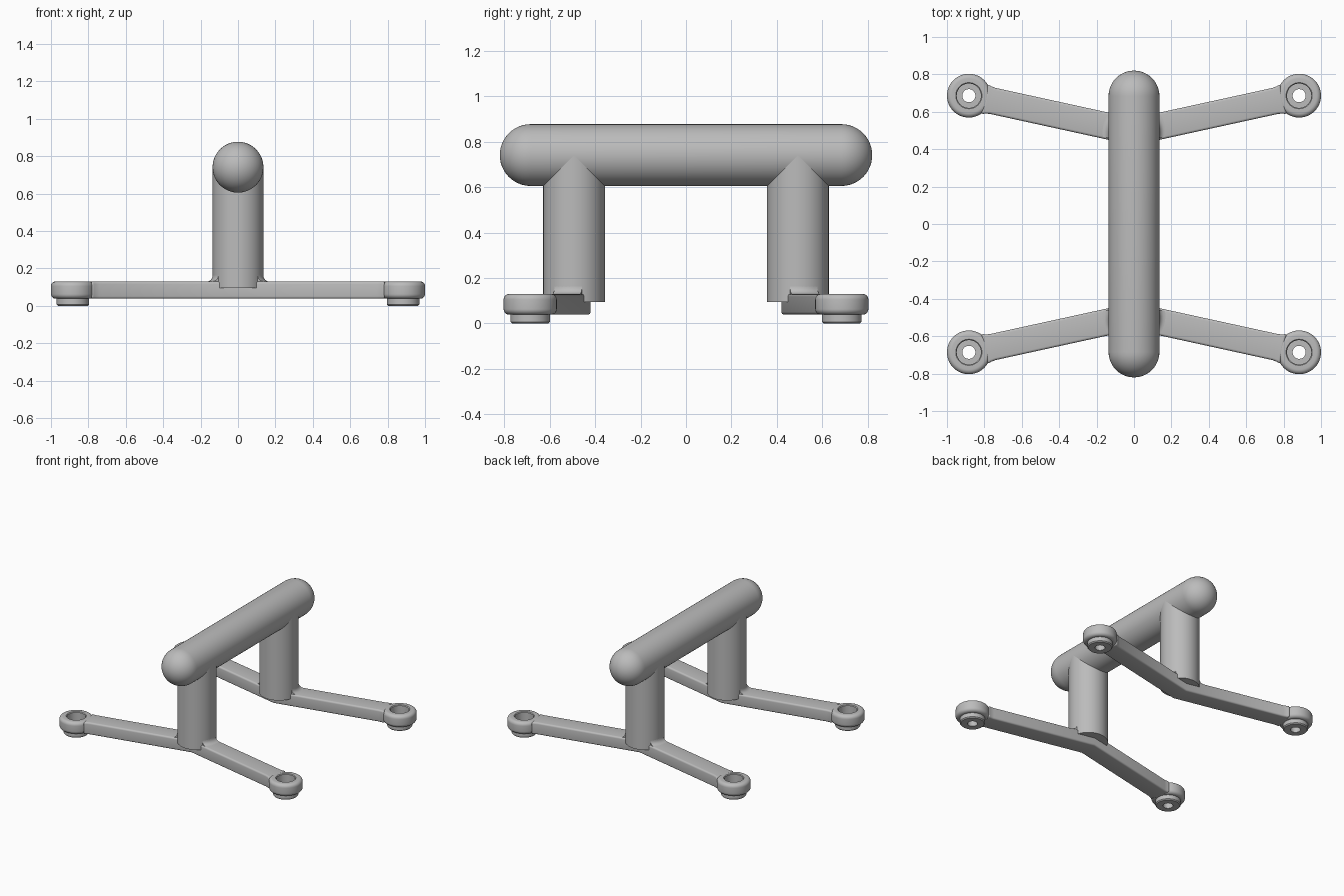
import bpy, bmesh, math
from mathutils import Vector

if "Cube" in bpy.data.objects:
    bpy.data.objects.remove(bpy.data.objects["Cube"], do_unlink=True)

grey = bpy.data.materials.new("plain grey")
grey.use_nodes = True
GREY = (0.5, 0.5, 0.5, 1)
grey.diffuse_color = GREY
grey.node_tree.nodes["Principled BSDF"].inputs["Base Color"].default_value = GREY

R = 0.136                       # tube radius
POST_Y, BAR_Z, BAR_END = 0.493, 0.741, 0.82
FOOT = Vector((0.883, 0.686))
ARM_LOW, ARM_TOP = 0.038, 0.13


def finish(name, bm, bevel=0):
    """Turn a bmesh into a named, smooth shaded object."""
    bmesh.ops.remove_doubles(bm, verts=bm.verts, dist=1e-5)
    bmesh.ops.recalc_face_normals(bm, faces=bm.faces)
    mesh = bpy.data.meshes.new(name)
    bm.to_mesh(mesh)
    bm.free()
    mesh.materials.append(grey)
    ob = bpy.data.objects.new(name, mesh)
    bpy.context.collection.objects.link(ob)
    bpy.ops.object.select_all(action='DESELECT')
    ob.select_set(True)
    bpy.context.view_layer.objects.active = ob
    if bevel:
        mod = ob.modifiers.new("rounding", 'BEVEL')
        mod.width, mod.segments = bevel, 4
        mod.limit_method, mod.angle_limit = 'ANGLE', math.radians(50)
        bpy.ops.object.modifier_apply(modifier=mod.name)
    bpy.ops.object.shade_smooth_by_angle(angle=math.radians(35))
    return ob


def lathe(name, profile, closed=False, steps=48):
    """Spin (radius, height) points around the z axis."""
    bm = bmesh.new()
    verts = [bm.verts.new((r, 0, z)) for r, z in profile]
    pairs = list(zip(verts, verts[1:]))
    if closed:
        pairs.append((verts[-1], verts[0]))
    edges = [bm.edges.new(p) for p in pairs]
    bmesh.ops.spin(bm, geom=verts + edges, axis=(0, 0, 1), cent=(0, 0, 0),
                   angle=math.tau, steps=steps)
    return finish(name, bm)


def arc(cx, cz, r, start, end, n=6):
    angles = [math.radians(start + (end - start) * i / n) for i in range(n + 1)]
    return [(cx + r * math.cos(a), cz + r * math.sin(a)) for a in angles]


# Handle bar with domed ends, laid along y
half = BAR_END - R
bar = lathe("handle_bar", arc(0, -half, R, -90, 0, 12) + arc(0, half, R, 0, 90, 12))
bar.rotation_euler.x = math.pi / 2
bar.location.z = BAR_Z

# Foot profile: collar, rounded pad, counterbore and through hole
foot_profile = ([(0.035, 0), (0.08, 0), (0.087, 0.007), (0.087, ARM_LOW)]
                + arc(0.092, 0.063, 0.025, -90, 0) + arc(0.092, 0.105, 0.025, 0, 90)
                + [(0.07, ARM_TOP), (0.065, 0.125), (0.065, 0.055), (0.035, 0.055)])

for end, label in ((-1, "front"), (1, "back")):
    # Upright post
    post = lathe(label + "_post", [(0, 0.095), (R, 0.095), (R, BAR_Z), (0, BAR_Z)])
    post.location.y = end * POST_Y

    # V-shaped pair of arms, flared slightly where they meet the feet
    root = Vector((0, POST_Y))
    along = (FOOT - root).normalized()
    across = Vector((-along.y, along.x))
    reach = (FOOT - root).length
    w = 0.071
    stations = [(reach - 0.13, w), (reach - 0.105, 0.075), (reach - 0.086, 0.083)]
    outer = [root + along * d + across * h for d, h in stations]
    inner = [root + along * d - across * h for d, h in reversed(stations)]
    tip = Vector((0, w / along.x))
    side = outer + inner
    outline = ([root + tip] + side + [root - tip]
               + [Vector((-p.x, p.y)) for p in reversed(side)])
    bm = bmesh.new()
    base = bm.faces.new([bm.verts.new((p.x, end * p.y, ARM_LOW)) for p in outline])
    top = bmesh.ops.extrude_face_region(bm, geom=[base])["geom"]
    bmesh.ops.translate(bm, verts=[v for v in top if isinstance(v, bmesh.types.BMVert)],
                        vec=(0, 0, ARM_TOP - ARM_LOW))
    finish(label + "_arms", bm, bevel=0.02)

    for sx, hand in ((-1, "right"), (1, "left")):
        # Foot
        foot = lathe(f"{label}_{hand}_foot", foot_profile, closed=True)
        foot.location = (sx * FOOT.x, end * FOOT.y, 0)

        # Concave fillet where the arm top meets the post
        bm = bmesh.new()
        rows = []
        for i in range(9):
            s = (i / 4 - 1) * 0.062
            row = []
            for r, z in arc(R + 0.032, ARM_TOP + 0.032, 0.032, 180, 270) + [(R - 0.02, ARM_TOP - 0.002)]:
                p = root + along * math.sqrt(r * r - s * s) + across * s
                row.append(bm.verts.new((sx * p.x, end * p.y, z)))
            rows.append(row)
        for a, b in zip(rows, rows[1:]):
            for j in range(len(a)):
                k = (j + 1) % len(a)
                bm.faces.new((a[j], a[k], b[k], b[j]))
        bm.faces.new(rows[0])
        bm.faces.new(rows[-1])
        finish(f"{label}_{hand}_fillet", bm)
